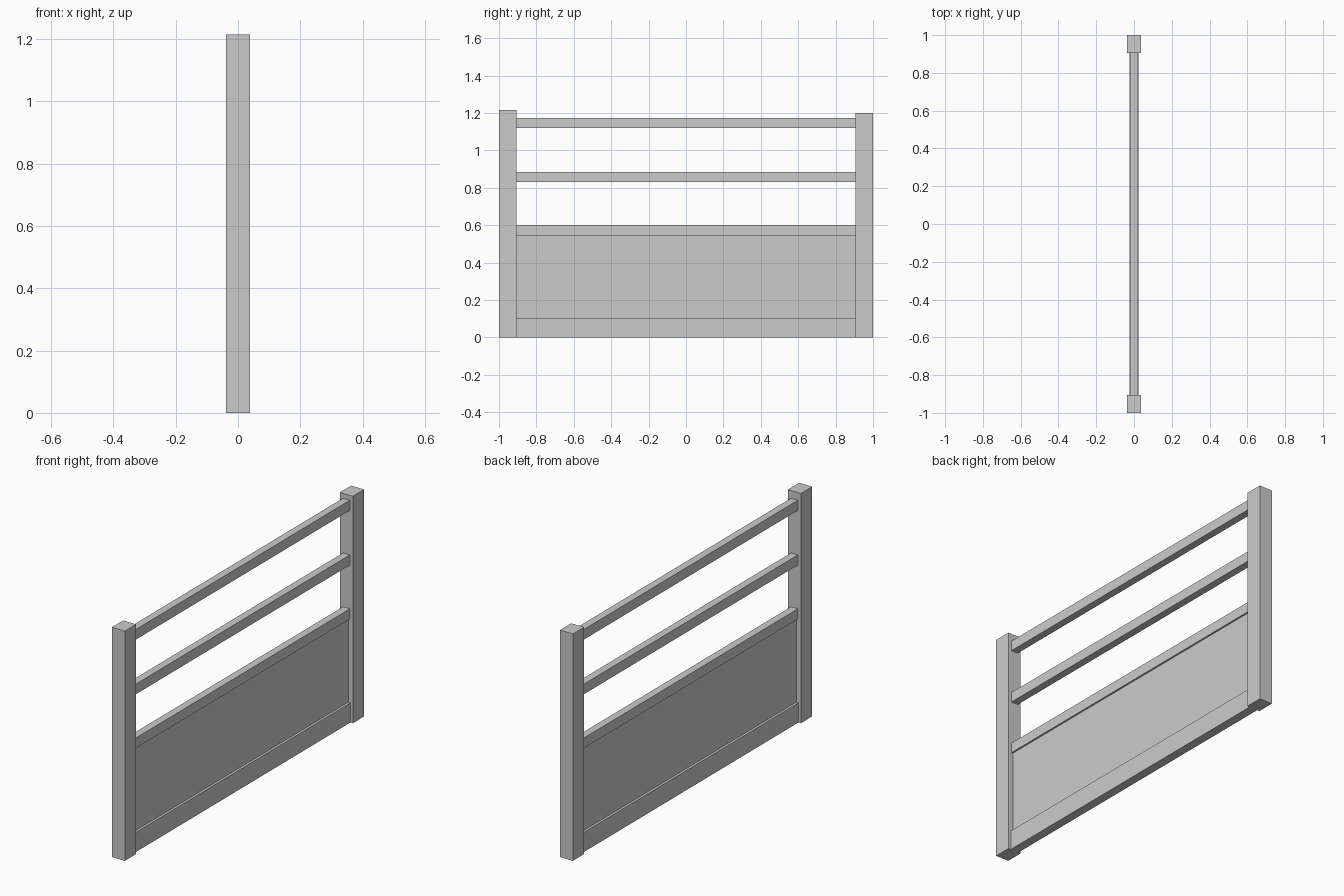
import bpy

cube = bpy.data.objects.get("Cube")
if cube:
    bpy.data.objects.remove(cube, do_unlink=True)

# Single plain grey
grey = bpy.data.materials.new("plain_grey")
grey.use_nodes = True
colour = (0.6, 0.6, 0.6, 1)
grey.diffuse_color = colour
grey.node_tree.nodes["Principled BSDF"].inputs["Base Color"].default_value = colour


def box(name, half_width, y0, y1, z0, z1):
    """Axis-aligned timber, centred on x = 0."""
    bpy.ops.mesh.primitive_cube_add(size=1, location=(0, (y0 + y1) / 2, (z0 + z1) / 2))
    obj = bpy.context.object
    obj.name = name
    obj.scale = (2 * half_width, y1 - y0, z1 - z0)
    bpy.ops.object.transform_apply(location=False, rotation=False, scale=True)
    obj.data.materials.append(grey)
    return obj


POST = 0.038
INNER = 0.906

# End posts, the front one slightly taller
box("front_post", POST, -1, -INNER, 0, 1.215)
box("back_post", POST, INNER, 1, 0, 1.2)

# Rails spanning between the posts
RAIL = 0.054
for name, top in (("top_rail", 1.174), ("middle_rail", 0.885), ("panel_top_rail", 0.6)):
    box(name, 0.02, -INNER, INNER, top - RAIL, top)
box("bottom_rail", 0.024, -INNER, INNER, 0, 0.104)

# Thin infill panel, recessed between its two rails
box("infill_panel", 0.011, -INNER, INNER, 0.104, 0.546)
